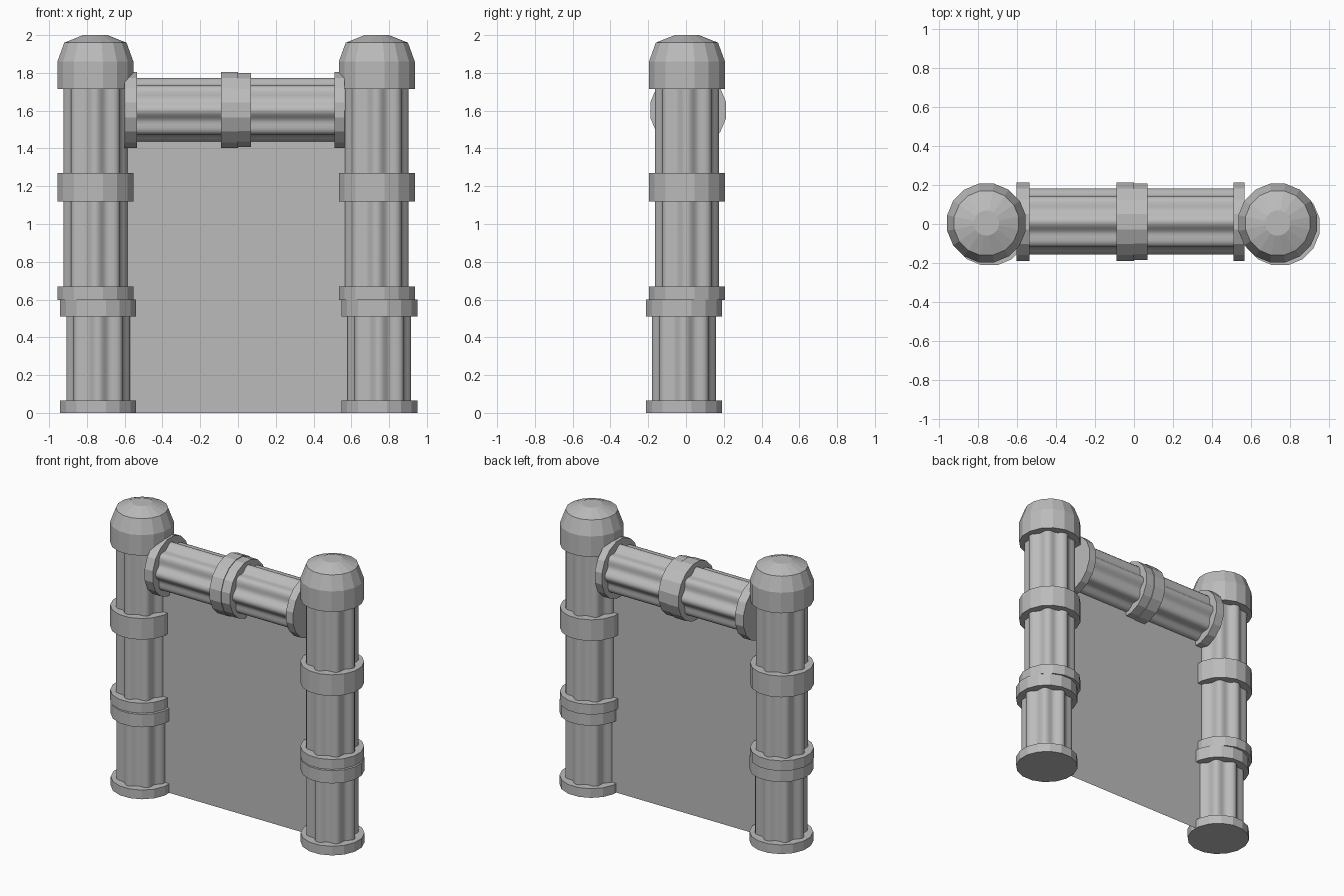
import bpy, bmesh, math
from mathutils import Matrix, Vector

cube = bpy.data.objects.get("Cube")
if cube:
    bpy.data.objects.remove(cube, do_unlink=True)

stone = bpy.data.materials.new("grey_stone")
stone.use_nodes = True
GREY = (0.5, 0.5, 0.5, 1)
stone.diffuse_color = GREY
stone.node_tree.nodes["Principled BSDF"].inputs["Base Color"].default_value = GREY

R = 0.205          # ring radius
SIDES = 16
LOBES = 8
UPRIGHT = Matrix.Identity(4)
SIDEWAYS = Matrix.Rotation(math.radians(90), 4, "Y")


def finish(name, bm):
    mesh = bpy.data.meshes.new(name)
    bm.to_mesh(mesh)
    bm.free()
    mesh.materials.append(stone)
    obj = bpy.data.objects.new(name, mesh)
    bpy.context.collection.objects.link(obj)
    return obj


def lathe(name, profile, centre, turn=UPRIGHT, fluted=False):
    """Closed solid from (radius, height) pairs; fluted gives soft lobes."""
    bm = bmesh.new()
    count = LOBES * 8 if fluted else SIDES
    rings = []
    for radius, height in profile:
        ring = []
        for i in range(count):
            a = math.tau * (i + 0.5) / count
            r = radius - (0.013 * (1 - math.cos(LOBES * a)) if fluted else 0)
            ring.append(bm.verts.new((r * math.cos(a), r * math.sin(a), height)))
        rings.append(ring)
    for low, high in zip(rings, rings[1:]):
        for i in range(count):
            j = (i + 1) % count
            face = bm.faces.new((low[i], low[j], high[j], high[i]))
            face.smooth = fluted
    bm.faces.new(rings[0][::-1])
    bm.faces.new(rings[-1])
    if fluted:
        for edge in bm.edges:
            edge.smooth = edge.calc_face_angle(0) < math.radians(60)
    bm.transform(Matrix.Translation(Vector(centre)) @ turn)
    return finish(name, bm)


def ring(name, start, end, centre, turn=UPRIGHT, radius=R):
    return lathe(name, [(radius, start), (radius, end)], centre, turn)


def shaft(name, start, end, centre, turn=UPRIGHT):
    return lathe(name, [(0.17, start), (0.17, end)], centre, turn, True)


# Two pillars, each a lower drum section and a slightly offset upper section
for side, low_x, up_x in (("right", -0.74, -0.755), ("left", 0.748, 0.735)):
    low = (low_x, -0.01, 0)
    up = (up_x, 0.005, 0)
    ring(side + "_base", 0, 0.065, low)
    shaft(side + "_lower_shaft", 0.06, 0.52, low)
    ring(side + "_lower_collar", 0.51, 0.6, low)
    ring(side + "_upper_collar", 0.598, 0.67, up)
    shaft(side + "_middle_shaft", 0.66, 1.13, up)
    ring(side + "_middle_ring", 1.12, 1.27, up)
    shaft(side + "_upper_shaft", 1.26, 1.73, up)
    lathe(side + "_cap",
          [(R, 1.715), (R, 1.86), (0.168, 1.96), (0.065, 2)], up)

# Cross beam between the pillars
beam = (0, 0.012, 1.603)
ring("beam_right_flange", -0.6, -0.535, beam, SIDEWAYS)
shaft("beam_right_shaft", -0.54, -0.08, beam, SIDEWAYS)
ring("beam_middle_ring_right", -0.09, 0, beam, SIDEWAYS)
ring("beam_middle_ring_left", 0, 0.068, beam, SIDEWAYS, 0.2)
shaft("beam_left_shaft", 0.06, 0.52, beam, SIDEWAYS)
ring("beam_left_flange", 0.51, 0.565, beam, SIDEWAYS)

# Flat sheet filling the opening
bm = bmesh.new()
bm.faces.new([bm.verts.new((x, 0, z)) for x, z in
              ((-0.74, 0), (0.74, 0), (0.74, 1.6), (-0.74, 1.6))])
finish("door_sheet", bm)
